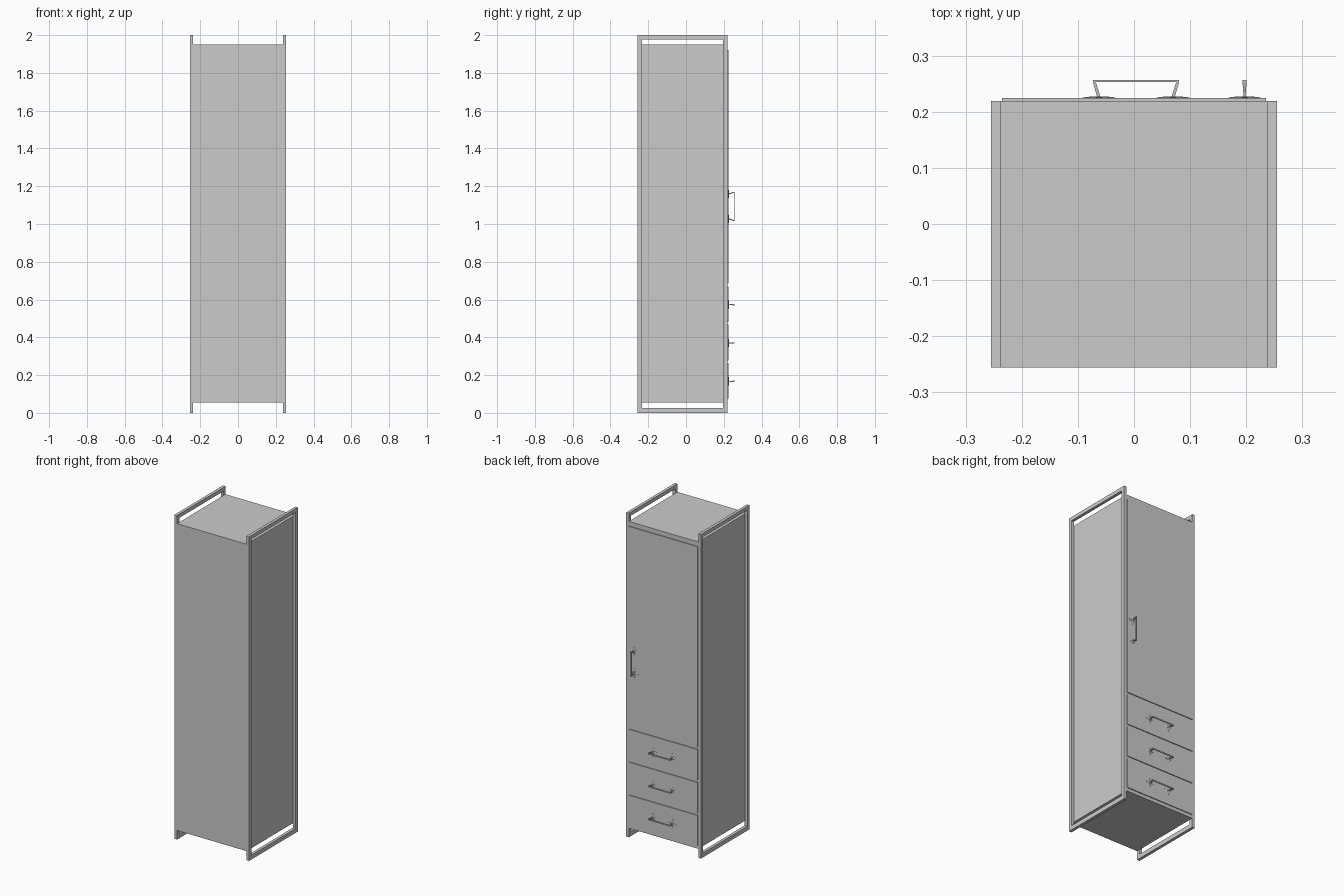
import bpy, bmesh, math
from mathutils import Vector, Matrix

if "Cube" in bpy.data.objects:
    bpy.data.objects.remove(bpy.data.objects["Cube"])

Y_BACK, Y_FRONT, Y_DOOR = -0.256, 0.219, 0.2245


def to_object(name, bm):
    bmesh.ops.recalc_face_normals(bm, faces=bm.faces)
    me = bpy.data.meshes.new(name)
    bm.to_mesh(me)
    bm.free()
    ob = bpy.data.objects.new(name, me)
    bpy.context.collection.objects.link(ob)
    return ob


def add_box(bm, lo, hi):
    lo, hi = Vector(lo), Vector(hi)
    m = Matrix.Translation((lo + hi) / 2) @ Matrix.Diagonal((*(hi - lo), 1))
    bmesh.ops.create_cube(bm, size=1, matrix=m)


def box(name, lo, hi):
    bm = bmesh.new()
    add_box(bm, lo, hi)
    return to_object(name, bm)


def side_frame(name, x0, x1):
    # Rectangular ring with an open centre, extruded across x
    bm = bmesh.new()
    outer = [(Y_BACK, 0), (Y_FRONT, 0), (Y_FRONT, 2), (Y_BACK, 2)]
    a, b = Y_BACK + 0.022, Y_FRONT - 0.022
    inner = [(a, 0.027), (b, 0.027), (b, 1.977), (a, 1.977)]
    o = [bm.verts.new((x0, y, z)) for y, z in outer]
    i = [bm.verts.new((x0, y, z)) for y, z in inner]
    faces = [bm.faces.new((o[k], o[(k + 1) % 4], i[(k + 1) % 4], i[k])) for k in range(4)]
    ext = bmesh.ops.extrude_face_region(bm, geom=faces)
    verts = [g for g in ext["geom"] if isinstance(g, bmesh.types.BMVert)]
    bmesh.ops.translate(bm, verts=verts, vec=(x1 - x0, 0, 0))
    return to_object(name, bm)


def add_rosette(bm, u):
    # Four-petal backplate with a raised centre, local axes u, v, height
    def ring(scale, h):
        out = []
        for k in range(16):
            r = (0.029, 0.016, 0.007, 0.016)[k % 4] * scale
            t = k * math.pi / 8
            out.append(bm.verts.new((u + r * math.cos(t), r * math.sin(t), h)))
        return out
    rings = [ring(1, -0.001), ring(1, 0.001), ring(0.4, 0.003)]
    for p, q in zip(rings, rings[1:]):
        for k in range(16):
            bm.faces.new((p[k], p[(k + 1) % 16], q[(k + 1) % 16], q[k]))
    bm.faces.new(rings[0])
    bm.faces.new(rings[-1])


def handle(name, x, z, vertical=False):
    bm = bmesh.new()
    H = 0.0325
    # Grip bar
    add_box(bm, (-0.077, -0.0038, H - 0.004), (0.077, 0.0038, H))
    for s in (-1, 1):
        add_rosette(bm, s * 0.066)
        # Splayed post, narrowing towards the backplate
        low = [(s * (0.066 + du), dv, 0.001) for du, dv in
               ((-.003, -.0015), (.003, -.0015), (.003, .0015), (-.003, .0015))]
        top = [(s * (0.0745 + du), dv, H - 0.003) for du, dv in
               ((-.0025, -.0038), (.0025, -.0038), (.0025, .0038), (-.0025, .0038))]
        p = [bm.verts.new(c) for c in low]
        q = [bm.verts.new(c) for c in top]
        bm.faces.new(p)
        bm.faces.new(q)
        for k in range(4):
            bm.faces.new((p[k], p[(k + 1) % 4], q[(k + 1) % 4], q[k]))
    # Local height points out of the front (+y)
    m = Matrix.Rotation(-math.pi / 2, 4, 'X')
    if vertical:
        m = m @ Matrix.Rotation(math.pi / 2, 4, 'Z')
    bm.transform(Matrix.Translation((x, Y_DOOR, z)) @ m)
    return to_object(name, bm)


# Carcass between the two open side frames
box("cabinet_body", (-0.238, Y_BACK, 0.056), (0.238, Y_FRONT, 1.95))
side_frame("right_side_frame", 0.237, 0.255)
side_frame("left_side_frame", -0.255, -0.237)

# Door above three drawers
box("door", (-0.235, Y_FRONT - 0.003, 0.685), (0.235, Y_DOOR, 1.922))
handle("door_handle", 0.197, 1.093, vertical=True)
for n, (z0, z1, hz) in enumerate(((0.077, 0.263, 0.167), (0.278, 0.467, 0.37), (0.482, 0.67, 0.573)), 1):
    box(f"drawer_front_{n}", (-0.235, Y_FRONT - 0.003, z0), (0.235, Y_DOOR, z1))
    handle(f"drawer_handle_{n}", 0.0035, hz)
